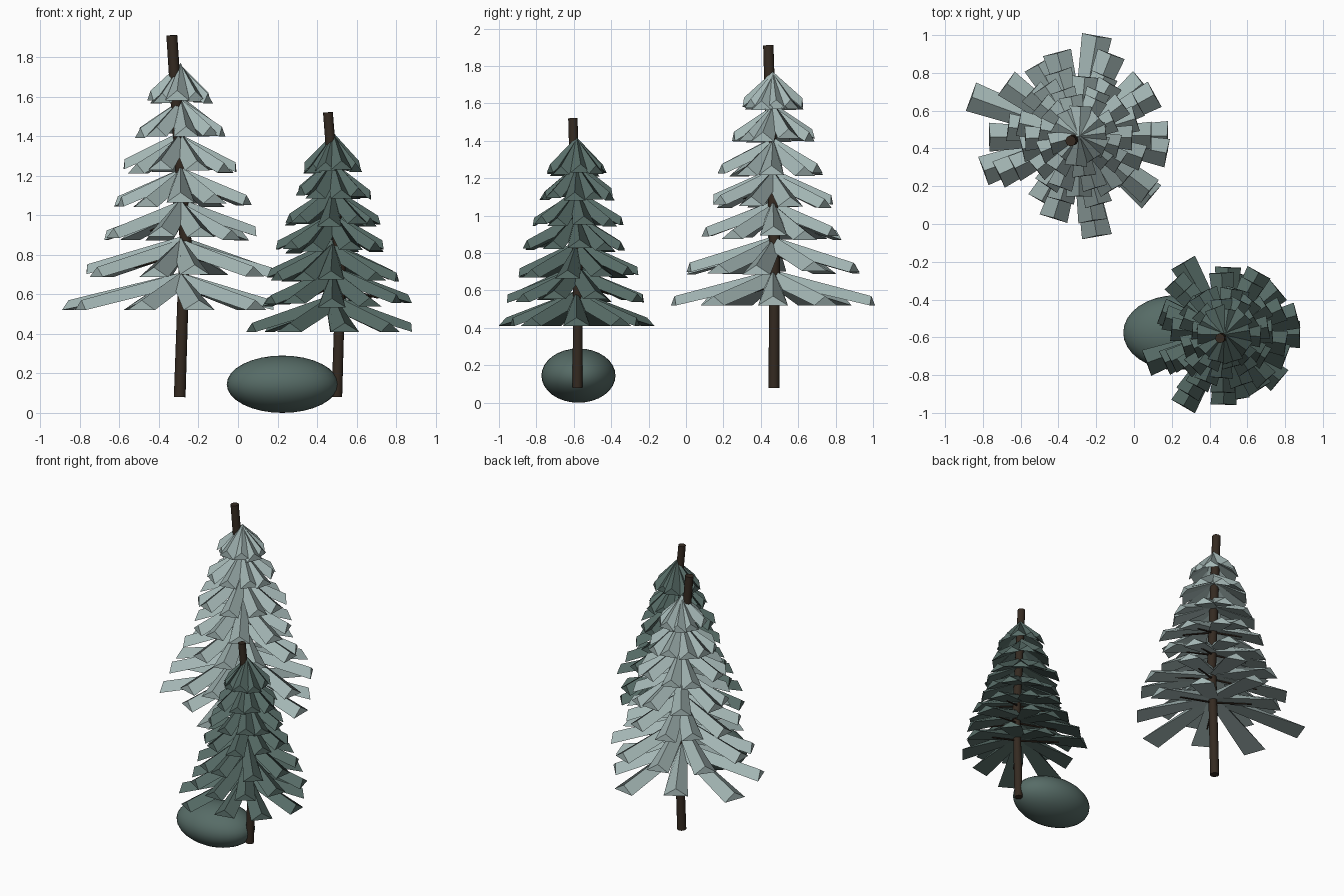
import bpy, bmesh, math, random
from mathutils import Vector, Matrix

cube = bpy.data.objects.get("Cube")
if cube:
    bpy.data.objects.remove(cube)
rng = random.Random(4)


def material(name, rgb):
    m = bpy.data.materials.new(name)
    m.use_nodes = True
    m.diffuse_color = (*rgb, 1)
    m.node_tree.nodes["Principled BSDF"].inputs["Base Color"].default_value = (*rgb, 1)
    return m


FROST = material("frosty_green", (0.37, 0.47, 0.46))
PINE = material("dark_green", (0.095, 0.15, 0.135))
BARK = material("dark_bark", (0.035, 0.023, 0.015))


def finish(bm, name, mat, smooth_sides=0):
    """Make an object; faces with up to smooth_sides corners are shaded smooth."""
    bmesh.ops.recalc_face_normals(bm, faces=bm.faces)
    for f in bm.faces:
        f.smooth = len(f.verts) <= smooth_sides
    for e in bm.edges:
        e.smooth = e.calc_face_angle(0) < 0.7
    me = bpy.data.meshes.new(name)
    bm.to_mesh(me)
    bm.free()
    me.materials.append(mat)
    ob = bpy.data.objects.new(name, me)
    bpy.context.collection.objects.link(ob)


def rod(bm, a, b, r1, r2, sides):
    """Tapered cylinder between two points."""
    a, b = Vector(a), Vector(b)
    d = b - a
    mat = Matrix.Translation((a + b) / 2) @ d.to_track_quat("Z", "Y").to_matrix().to_4x4()
    bmesh.ops.create_cone(bm, cap_ends=True, segments=sides, radius1=r1, radius2=r2,
                          depth=d.length, matrix=mat)


def bough(bm, centre, angle, reach, z, height, width, lip):
    """Drooping roof-shaped branch, wider at its outer end."""
    rot = Matrix.Translation((*centre, z)) @ Matrix.Rotation(angle, 4, "Z")
    w, n = width / 2, width * 0.23
    shape = [(0, 0, height), (0, n, height * 0.65), (0, -n, height * 0.65),
             (reach * 0.99, 0, lip), (reach, w, 0), (reach, -w, 0)]
    v = [bm.verts.new(rot @ Vector(p)) for p in shape]
    for f in ((0, 3, 4, 1), (0, 2, 5, 3), (3, 5, 4), (1, 4, 5, 2), (0, 1, 2)):
        bm.faces.new([v[i] for i in f])


def tree(name, leaf, centre, path, radius, tiers, height, widths, lip, skirt):
    # Trunk in two leaning pieces
    for part, (a, b) in zip(("lower", "upper"), path):
        bm = bmesh.new()
        rod(bm, a, b, radius, radius * 0.92, 16)
        finish(bm, f"{name}_{part}_trunk", BARK, 4)
    # Tiers of boughs, the wide ones with a few thin twigs beneath
    twigs = bmesh.new()
    for i, (z, reach, turn) in enumerate(tiers):
        t = i / (len(tiers) - 1)
        width = widths[0] + (widths[1] - widths[0]) * t
        last = i == len(tiers) - 1
        count = len(skirt) if last else 10
        bm = bmesh.new()
        for k in range(count):
            ang = math.radians(turn + k * 360 / count + (0 if last else rng.uniform(-6, 6)))
            r = skirt[k] if last else reach * rng.uniform(0.88, 1.02)
            bough(bm, centre, ang, r, z + (0 if last else rng.uniform(-0.01, 0.015)),
                  height, width, lip)
            if reach > 0.3 and k % 3 == 0:
                out = Vector((math.cos(ang), math.sin(ang), 0))
                hub = Vector((*centre, z))
                rod(twigs, hub + Vector((0, 0, height * 0.55)),
                    hub + out * r * 0.6 + Vector((0, 0, height * 0.22)), 0.007, 0.005, 6)
        finish(bm, f"{name}_tier_{i + 1}", leaf)
    finish(twigs, f"{name}_twigs", BARK)


tree("tall_tree", FROST, (-0.29, 0.465),
     [((-0.295, 0.47, 0.08), (-0.268, 0.475, 0.9)),
      ((-0.262, 0.475, 0.82), (-0.335, 0.44, 1.91))], 0.03,
     [(1.57, 0.16, 10), (1.40, 0.225, 25), (1.22, 0.285, 0), (1.05, 0.35, 18),
      (0.88, 0.38, 32), (0.695, 0.47, 31), (0.52, 0.5, 0)],
     0.19, (0.12, 0.16), 0.05,
     [0.47, 0.44, 0.54, 0.44, 0.61, 0.54, 0.40, 0.54, 0.5])

tree("short_tree", PINE, (0.48, -0.585),
     [((0.5, -0.58, 0.08), (0.52, -0.578, 0.72)),
      ((0.523, -0.578, 0.65), (0.455, -0.605, 1.52))], 0.027,
     [(1.22, 0.15, 5), (1.09, 0.195, 28), (0.95, 0.245, 12), (0.815, 0.28, 0),
      (0.67, 0.34, 22), (0.54, 0.39, 20), (0.41, 0.4, 0)],
     0.19, (0.11, 0.145), 0.045,
     [0.4, 0.37, 0.33, 0.44, 0.34, 0.44, 0.44, 0.35, 0.38])

# Smooth rounded bush at the foot of the short tree
bm = bmesh.new()
bmesh.ops.create_uvsphere(bm, u_segments=32, v_segments=16, radius=1,
                          matrix=Matrix.Translation((0.225, -0.575, 0.145))
                          @ Matrix.Diagonal((0.282, 0.198, 0.145, 1)))
finish(bm, "round_bush", PINE, 4)
